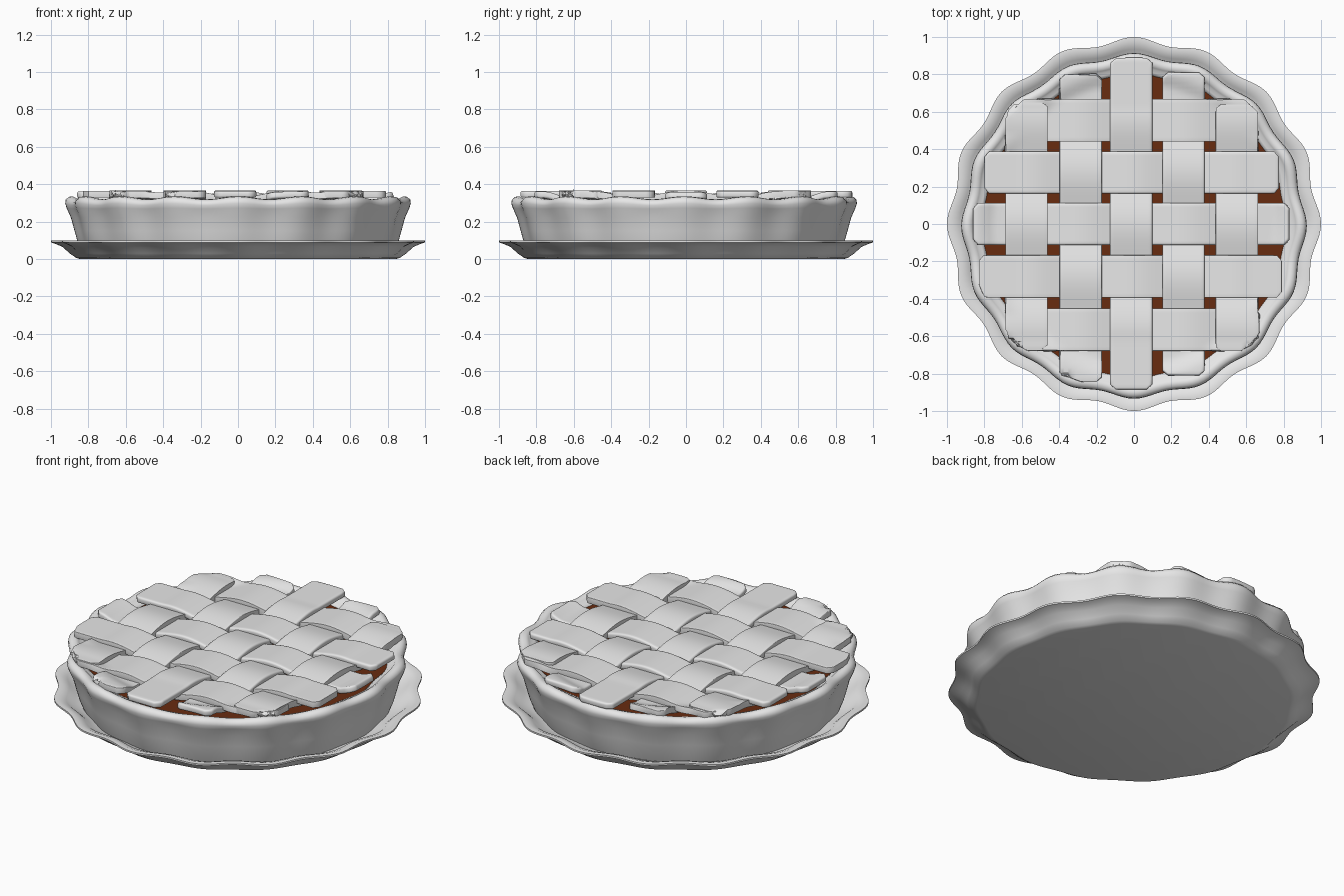
import bpy, bmesh, math

cube = bpy.data.objects.get("Cube")
if cube:
    bpy.data.objects.remove(cube, do_unlink=True)


def material(name, rgb):
    m = bpy.data.materials.new(name)
    m.use_nodes = True
    m.diffuse_color = (*rgb, 1)
    m.node_tree.nodes["Principled BSDF"].inputs["Base Color"].default_value = (*rgb, 1)
    return m


DOUGH = material("pale_grey", (0.8, 0.8, 0.8))
FILLING = material("brown_filling", (0.14, 0.025, 0.005))
LOBES = 16


def finish(name, bm, mat, angle=50):
    bmesh.ops.recalc_face_normals(bm, faces=bm.faces)
    mesh = bpy.data.meshes.new(name)
    bm.to_mesh(mesh)
    bm.free()
    obj = bpy.data.objects.new(name, mesh)
    bpy.context.collection.objects.link(obj)
    mesh.materials.append(mat)
    bpy.ops.object.select_all(action="DESELECT")
    obj.select_set(True)
    bpy.context.view_layer.objects.active = obj
    bpy.ops.object.shade_smooth_by_angle(angle=math.radians(angle))
    return obj


def fluted_lathe(name, profile, mat, steps=192, y=0):
    """Spin (radius, height, radial ripple, height ripple) rows round the z axis."""
    bm = bmesh.new()
    rings = []
    for r, z, ripple, lift in profile:
        ring = []
        for i in range(steps):
            a = math.tau * i / steps
            c = math.cos(LOBES * a)
            rr = r + ripple * c
            ring.append(bm.verts.new((rr * math.cos(a), rr * math.sin(a) + y, z + lift * c)))
        rings.append(ring)
    for low, high in zip(rings, rings[1:]):
        for i in range(steps):
            j = (i + 1) % steps
            bm.faces.new((low[i], low[j], high[j], high[i]))
    bm.faces.new(rings[0])
    bm.faces.new(rings[-1])
    return finish(name, bm, mat)


# Plate with a flared scalloped edge
fluted_lathe("plate", [
    (0.84, 0, 0.005, 0), (0.86, 0.006, 0.006, 0), (0.89, 0.03, 0.01, 0),
    (0.925, 0.065, 0.014, 0), (0.965, 0.083, 0.016, 0), (0.983, 0.088, 0.017, 0),
    (0.983, 0.098, 0.017, 0), (0.96, 0.1, 0.016, 0), (0.92, 0.085, 0.014, 0),
    (0.88, 0.05, 0.01, 0), (0.8, 0.03, 0, 0)], DOUGH)

# Crust wall with a rolled rim
fluted_lathe("crust", [
    (0.83, 0.035, 0.005, 0), (0.85, 0.09, 0.007, 0), (0.865, 0.15, 0.009, 0),
    (0.882, 0.22, 0.011, 0), (0.903, 0.27, 0.013, 0.002), (0.911, 0.292, 0.013, 0.005),
    (0.908, 0.31, 0.013, 0.007), (0.893, 0.324, 0.012, 0.008), (0.872, 0.327, 0.011, 0.008),
    (0.855, 0.318, 0.01, 0.006), (0.845, 0.306, 0.01, 0.004), (0.828, 0.304, 0.009, 0.003),
    (0.812, 0.292, 0.008, 0), (0.8, 0.25, 0.005, 0)], DOUGH, y=-0.01)

# Filling disc
fluted_lathe("filling", [(0.82, 0.26, 0, 0), (0.82, 0.288, 0, 0)], FILLING, 96)

# Woven lattice strips
SPACING = 0.28
HALF = 0.113
CORNER = 0.03


def strip(name, centre, start, end, over, along_y):
    bm = bmesh.new()
    n, m = 64, 10
    rows = []
    for i in range(n + 1):
        t = start + (end - start) * i / n
        # Round off the corners of both ends
        inset = max(0, CORNER - max(0, min(t - start, end - t)))
        half = HALF - CORNER + math.sqrt(max(0, CORNER ** 2 - inset ** 2))
        row = []
        for k in range(m + 1):
            s = centre + half * (2 * k / m - 1)
            p, q = (s, t) if along_y else (t, s)
            r = math.hypot(p, q)
            if r > 0.89:
                p, q = p * 0.89 / r, q * 0.89 / r
            u = max(-2.2, min(2.2, t / SPACING))
            z = 0.33 + over * 0.019 * math.cos(math.pi * u)
            # Rest the ends on the rim
            f = max(0, min(1, (r - 0.74) / 0.1))
            f = f * f * (3 - 2 * f)
            z += max(0, 0.343 - z) * f
            row.append(bm.verts.new((p, q, z)))
        rows.append(row)
    for a, b in zip(rows, rows[1:]):
        for k in range(m):
            bm.faces.new((a[k], a[k + 1], b[k + 1], b[k]))
    obj = finish(name, bm, DOUGH, 60)
    solid = obj.modifiers.new("thickness", "SOLIDIFY")
    solid.thickness = 0.036
    solid.offset = 0
    bevel = obj.modifiers.new("soft_edges", "BEVEL")
    bevel.width = 0.011
    bevel.segments = 3
    bevel.limit_method = "ANGLE"
    bevel.angle_limit = math.radians(50)


lengthwise = [(-0.575, -0.67, 0.65), (-0.285, -0.845, 0.8), (-0.015, -0.885, 0.89),
              (0.265, -0.81, 0.81), (0.55, -0.68, 0.64)]
crosswise = [(-0.565, -0.67, 0.67), (-0.28, -0.83, 0.79), (0, -0.86, 0.83),
             (0.275, -0.8, 0.775), (0.555, -0.67, 0.66)]
for i, (c, a, b) in enumerate(lengthwise):
    strip(f"lengthwise_strip_{i + 1}", c, a, b, (-1) ** i, True)
for i, (c, a, b) in enumerate(crosswise):
    strip(f"crosswise_strip_{i + 1}", c, a, b, -(-1) ** i, False)
